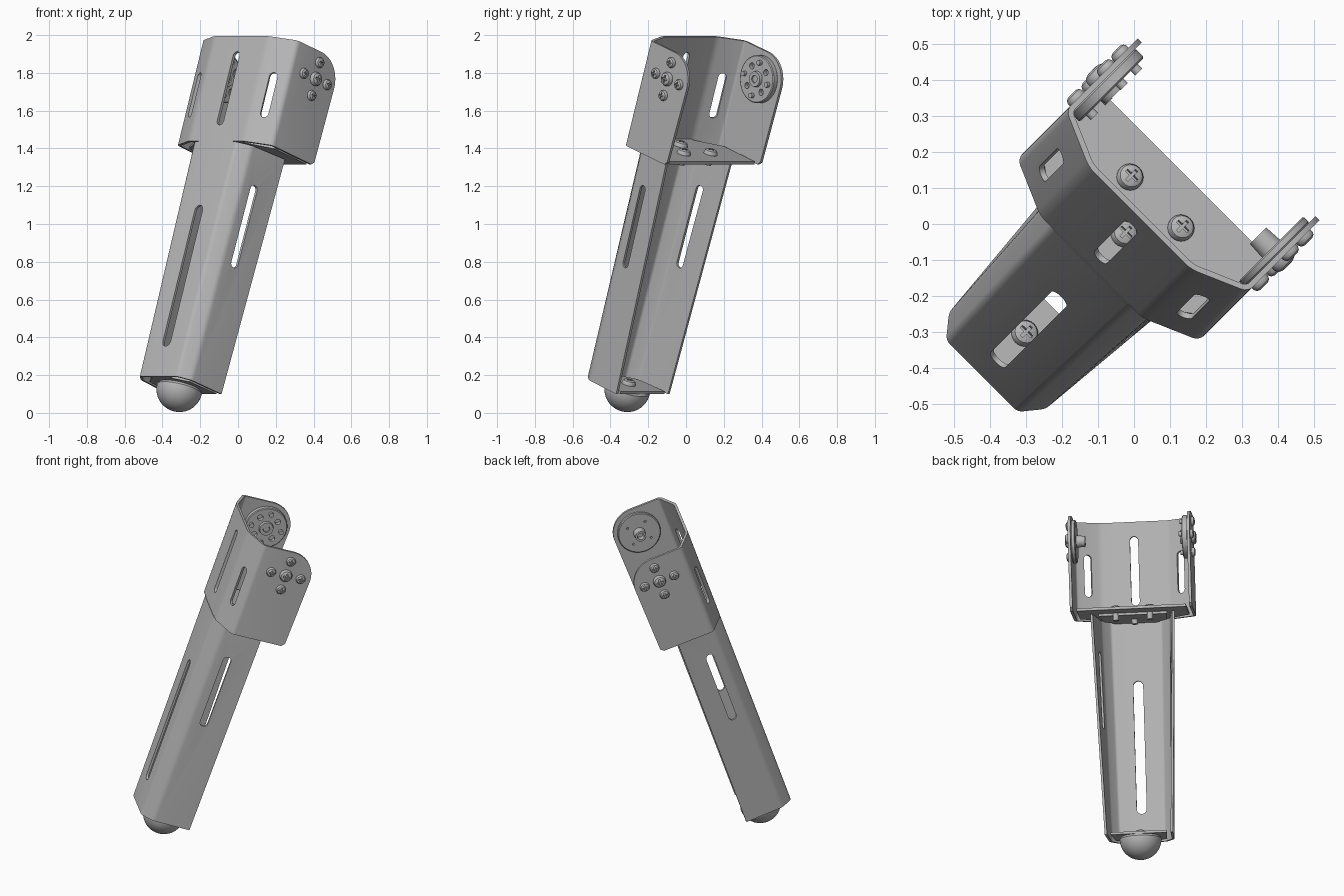
import bpy, bmesh
from math import radians, pi, cos, sin, atan2
from mathutils import Matrix, Vector

if "Cube" in bpy.data.objects:
    bpy.data.objects.remove(bpy.data.objects["Cube"])


def material(name, rgb):
    m = bpy.data.materials.new(name)
    m.use_nodes = True
    m.diffuse_color = (*rgb, 1)
    m.node_tree.nodes["Principled BSDF"].inputs["Base Color"].default_value = (*rgb, 1)
    return m


METAL = material("grey metal", (0.47, 0.47, 0.47))

# Leg frame: x = sideways, y = backward, z = up along the leg
FRAME = (Matrix.Translation((-0.119, -0.119, 1.44))
         @ Matrix.Rotation(radians(-45), 4, 'Z') @ Matrix.Rotation(radians(-19), 4, 'X'))
parts = []


def add(name, mesh, local=Matrix()):
    obj = bpy.data.objects.new(name, mesh)
    bpy.context.collection.objects.link(obj)
    if not mesh.materials:
        mesh.materials.append(METAL)
    obj.matrix_world = FRAME @ local
    parts.append(obj)


def to_mesh(bm, name):
    bmesh.ops.remove_doubles(bm, verts=bm.verts, dist=1e-5)
    bmesh.ops.recalc_face_normals(bm, faces=bm.faces)
    me = bpy.data.meshes.new(name)
    bm.to_mesh(me)
    bm.free()
    return me


def prism(bm, points, depth, matrix=Matrix()):
    """Outline in x,z pushed along y, centred on y = 0."""
    face = bm.faces.new([bm.verts.new(matrix @ Vector((x, -depth / 2, z))) for x, z in points])
    new = bmesh.ops.extrude_face_region(bm, geom=[face])["geom"]
    push = matrix.to_3x3() @ Vector((0, depth, 0))
    bmesh.ops.translate(bm, vec=push, verts=[g for g in new if isinstance(g, bmesh.types.BMVert)])


def arc(cx, cz, r, a0, a1, n=10):
    return [(cx + r * cos(radians(a0 + (a1 - a0) * i / n)),
             cz + r * sin(radians(a0 + (a1 - a0) * i / n))) for i in range(n + 1)]


def slot(bm, width, low, high, x=0, y=0, angle=0, depth=0.08):
    r = width / 2
    outline = arc(0, high - r, r, 0, 180) + arc(0, low + r, r, 180, 360)
    prism(bm, outline, depth, Matrix.Translation((x, y, 0)) @ Matrix.Rotation(angle, 4, 'Z'))


def cut(mesh, cutter_bm, operation='DIFFERENCE'):
    """Boolean a mesh by a temporary cutter and return the result."""
    a = bpy.data.objects.new("work", mesh)
    b = bpy.data.objects.new("cutter", to_mesh(cutter_bm, "cutter"))
    for o in (a, b):
        bpy.context.collection.objects.link(o)
    mod = a.modifiers.new("cut", 'BOOLEAN')
    mod.operation, mod.object, mod.solver = operation, b, 'EXACT'
    dg = bpy.context.evaluated_depsgraph_get()
    result = bpy.data.meshes.new_from_object(a.evaluated_get(dg))
    for o in (a, b):
        bpy.data.objects.remove(o)
    return result


def folded_sheet(name, low, high, z0, z1, thickness, bend):
    """Sheet metal channel; half sections run from the front bend to the rear edge."""
    bm = bmesh.new()
    rows = []
    for half, z in ((low, z0), (high, z1)):
        section = [(-x, y) for x, y in reversed(half)] + list(half)
        rows.append([bm.verts.new((x, y, z)) for x, y in section])
    for i in range(len(rows[0]) - 1):
        bm.faces.new((rows[0][i], rows[0][i + 1], rows[1][i + 1], rows[1][i]))
    folds = [e for e in bm.edges if len(e.link_faces) == 2]
    bmesh.ops.bevel(bm, geom=folds, offset=bend, segments=4, profile=0.5, affect='EDGES')
    for f in bm.faces:
        f.normal_update()
    if sum(f.normal.y for f in bm.faces) > 0:
        bmesh.ops.reverse_faces(bm, faces=bm.faces)
    obj = bpy.data.objects.new("work", bpy.data.meshes.new(name))
    bm.to_mesh(obj.data)
    bm.free()
    bpy.context.collection.objects.link(obj)
    mod = obj.modifiers.new("thick", 'SOLIDIFY')
    mod.thickness, mod.offset, mod.use_even_offset = thickness, -1, True
    mesh = bpy.data.meshes.new_from_object(obj.evaluated_get(bpy.context.evaluated_depsgraph_get()))
    bpy.data.objects.remove(obj)
    return mesh


def flange(name, half, z, thickness):
    """Horizontal tab; half outline in x,y from front to back."""
    bm = bmesh.new()
    outline = list(half) + [(-x, y) for x, y in reversed(half)]
    prism(bm, outline, thickness, Matrix.Translation((0, 0, z)) @ Matrix.Rotation(radians(-90), 4, 'X'))
    add(name, to_mesh(bm, name))


def lathe(profile, name, steps=32):
    bm = bmesh.new()
    vs = [bm.verts.new((r, 0, z)) for r, z in profile]
    edges = [bm.edges.new(p) for p in zip(vs, vs[1:])]
    bmesh.ops.spin(bm, geom=vs + edges, cent=(0, 0, 0), axis=(0, 0, 1), angle=2 * pi, steps=steps)
    return to_mesh(bm, name)


# Upper bracket: folded front, angled panels and rounded ears
EAR, EAR_Y, EAR_Z, EAR_R = 0.357, 0.261, 0.436, 0.151
TOP = EAR_Z + EAR_R
half = [(0.2, 0), (EAR, 0.072), (EAR, 0.45)]
bracket = folded_sheet("upper_bracket", half, half, 0, TOP, 0.016, 0.02)
side = bmesh.new()
ear_outline = ([(-0.1, 0), (0.382, 0), (0.4, 0.018)]
               + arc(EAR_Y, EAR_Z, EAR_R, 0, 90, 16) + [(-0.1, TOP)])
prism(side, ear_outline, 1, Matrix.Rotation(radians(90), 4, 'Z'))
bracket = cut(bracket, side, 'INTERSECT')
slots = bmesh.new()
slot(slots, 0.048, 0.09, 0.5)
for s in (-1, 1):
    slot(slots, 0.046, 0.145, 0.395, s * 0.278, 0.036, s * atan2(0.072, 0.157))
add("upper_bracket", cut(bracket, slots))
flange("bracket_floor", [(0.19, 0.003), (0.19, 0.035), (0.32, 0.13), (0.32, 0.38)], 0.008, 0.016)

# Lower leg: tapered folded channel with long slots
LEG_Z = -1.318
shin = folded_sheet("lower_leg", [(0.14, 0), (0.19, 0.065), (0.2, 0.29)],
                    [(0.155, 0), (0.215, 0.065), (0.247, 0.29)], LEG_Z, -0.004, 0.014, 0.014)
slots = bmesh.new()
slot(slots, 0.058, -1.15, -0.36)
slot(slots, 0.046, -0.66, -0.2, 0, 0.145, radians(90), 0.8)
add("lower_leg", cut(shin, slots))
flange("leg_top_flange", [(0.13, 0.002), (0.13, 0.03), (0.185, 0.09), (0.2, 0.27)], -0.008, 0.014)
flange("leg_foot_flange", [(0.075, 0.002), (0.075, 0.03), (0.15, 0.09), (0.165, 0.285)],
       LEG_Z + 0.007, 0.014)

# Foot: half ball under the leg
R = 0.122
dome = [(0, 0.012), (R - 0.008, 0.012), (R, 0)] + arc(0, 0, R, 0, -90, 14)[1:]
add("ball_foot", lathe(dome, "ball_foot", 48), Matrix.Translation((0, 0.172, LEG_Z - 0.012)))


# Screws: domed head with a cross recess
def screw_mesh(r, shank, length):
    h = r * 0.75
    me = lathe([(0, h), (r * 0.55, h * 0.95), (r * 0.85, h * 0.75), (r, h * 0.35), (r, 0),
                (shank, 0), (shank, -length), (0, -length)], "screw", 24)
    cross = bmesh.new()
    a, b = r * 0.13, r * 0.55
    prism(cross, [(a, a), (a, b), (-a, b), (-a, a), (-b, a), (-b, -a), (-a, -a), (-a, -b),
                  (a, -b), (a, -a), (b, -a), (b, a)], h,
          Matrix.Translation((0, 0, h)) @ Matrix.Rotation(radians(90), 4, 'X'))
    return cut(me, cross)


large = screw_mesh(0.037, 0.018, 0.06)
for i, (x, y) in enumerate(((-0.1, 0.26), (0, 0.13), (0.1, 0.26))):
    add(f"floor_screw_{i + 1}", large, Matrix.Translation((x, y, 0.016)))
add("foot_screw", large, Matrix.Translation((0, 0.172, LEG_Z + 0.014)))

# Joint discs inside the ears, with hubs and mounting screws
for s, label, thick, hub, hub_r, hole, shank in ((1, "left", 0.024, 0.075, 0.032, 0.007, 0.035),
                                                 (-1, "right", 0.034, 0.05, 0.04, 0.017, 0.068)):
    out = (Matrix.Translation((s * EAR, EAR_Y, EAR_Z)) @ Matrix.Rotation(s * radians(90), 4, 'Y'))
    disc = lathe([(0, -0.014), (0.122, -0.014), (0.127, -0.02), (0.127, -0.012 - thick),
                  (0.122, -0.016 - thick), (hub_r + 0.003, -0.016 - thick), (hub_r, -0.016 - hub),
                  (0.02, -0.016 - hub), (0.02, -0.03), (0, -0.03)], "joint_disc", 48)
    holes = bmesh.new()
    for k in range(4):
        a = radians(45 + 90 * k)
        bmesh.ops.create_cone(holes, cap_ends=True, segments=16, radius1=hole, radius2=hole, depth=0.1,
                              matrix=Matrix.Translation((0.078 * cos(a), 0.078 * sin(a), -0.075)))
    add(f"{label}_joint_disc", cut(disc, holes), out)
    add(f"{label}_hub_screw", large, out)
    small = screw_mesh(0.028, 0.014, shank)
    for k in range(4):
        a = radians(90 * k)
        add(f"{label}_disc_screw_{k + 1}", small,
            out @ Matrix.Translation((0.092 * cos(a), 0.092 * sin(a), 0)))

bpy.ops.object.select_all(action='DESELECT')
for obj in parts:
    obj.select_set(True)
bpy.context.view_layer.objects.active = parts[0]
bpy.ops.object.shade_smooth_by_angle(angle=radians(35))
